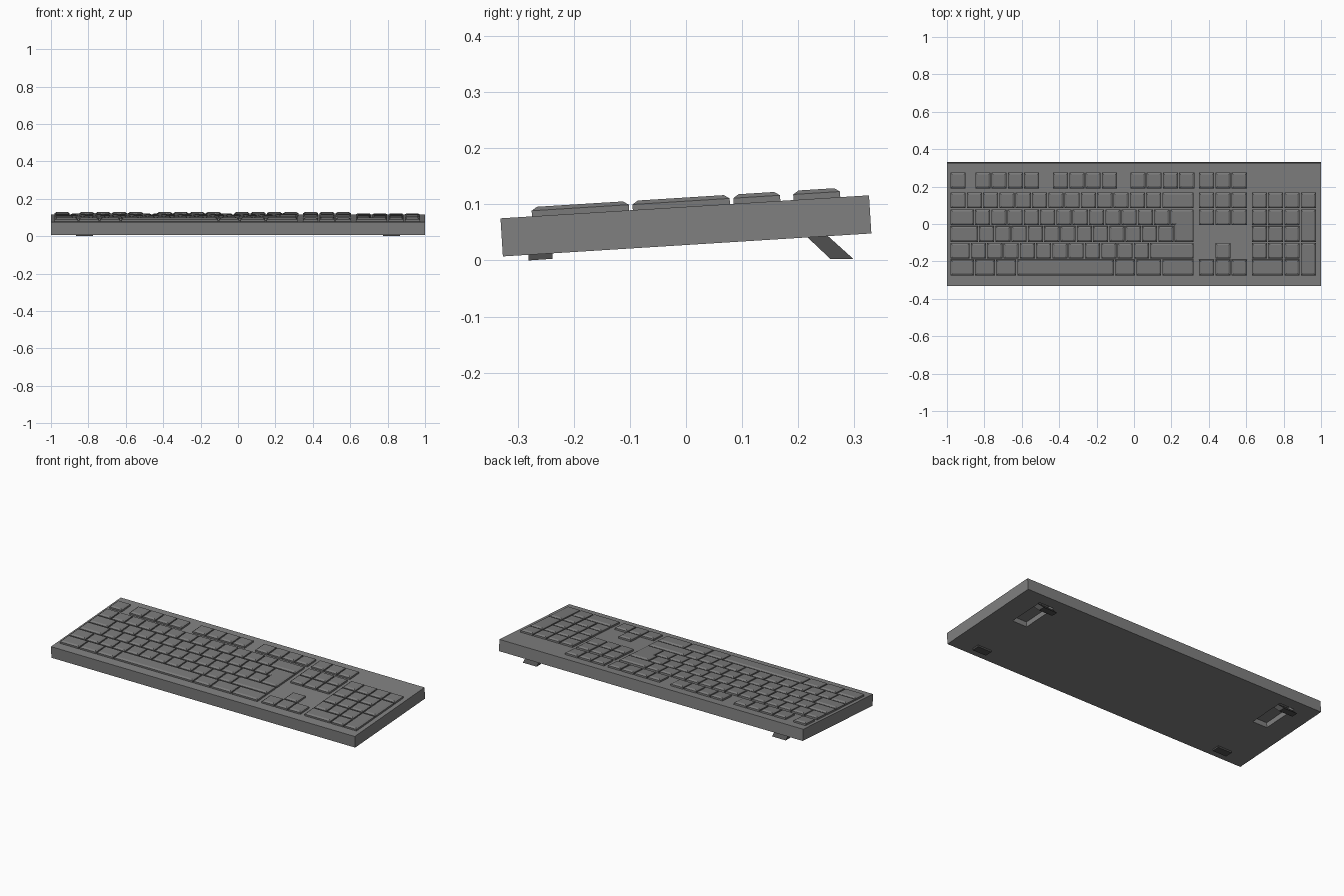
import bpy, bmesh, math
from mathutils import Matrix, Vector

if "Cube" in bpy.data.objects:
    bpy.data.objects.remove(bpy.data.objects["Cube"])

TILT = Matrix.Translation((0, 0.002, 0.0277)) @ Matrix.Rotation(math.radians(3.57), 4, 'X')
TOP = 0.068                 # case thickness
U, V = 0.0871, 0.09         # key pitch across and down
GAP = 0.0065
ROW = [0.129 - V * i for i in range(5)]
F_ROW = 0.236


def grey(name, v):
    mat = bpy.data.materials.new(name)
    mat.diffuse_color = (v, v, v, 1)
    mat.use_nodes = True
    mat.node_tree.nodes["Principled BSDF"].inputs["Base Color"].default_value = mat.diffuse_color
    return mat


CASE, KEYS, RUBBER = grey("case_grey", 0.216), grey("key_grey", 0.195), grey("foot_grey", 0.08)


def finish(bm, name, mat, matrix=None):
    bmesh.ops.recalc_face_normals(bm, faces=bm.faces)
    if matrix:
        bm.transform(matrix)
    me = bpy.data.meshes.new(name)
    bm.to_mesh(me)
    bm.free()
    me.materials.append(mat)
    ob = bpy.data.objects.new(name, me)
    bpy.context.collection.objects.link(ob)
    return ob


def add_box(bm, x0, x1, y0, y1, z0, z1):
    m = Matrix.Translation(((x0 + x1) / 2, (y0 + y1) / 2, (z0 + z1) / 2)) @ \
        Matrix.Diagonal((x1 - x0, y1 - y0, z1 - z0, 1))
    bmesh.ops.create_cube(bm, size=1, matrix=m)


def inset(pts, d):
    # inward offset of a counter-clockwise right-angled outline
    out = []
    for i, p in enumerate(pts):
        a = (p - pts[i - 1]).normalized()
        b = (pts[(i + 1) % len(pts)] - p).normalized()
        out.append(p + d * Vector((-a.y - b.y, a.x + b.x)))
    return out


def add_key(bm, outline):
    # upright skirt, then a chamfer up to a smaller flat top
    pts = inset([Vector(p) for p in outline], GAP / 2)
    levels = [(pts, TOP - 0.001), (pts, TOP + 0.010), (inset(pts, 0.010), TOP + 0.0165)]
    rings = [[bm.verts.new((p.x, p.y, z)) for p in ps] for ps, z in levels]
    n = len(pts)
    for lo, hi in zip(rings, rings[1:]):
        for i in range(n):
            j = (i + 1) % n
            bm.faces.new((lo[i], lo[j], hi[j], hi[i]))
    bm.faces.new(rings[0][::-1])
    bm.faces.new(rings[-1])


def rect_key(bm, x, y, w=1, h=1):
    # x = left edge, y = centre of the top row it covers, w/h in key units
    x1, y1 = x + w * U, y + V / 2
    y0 = y1 - h * V
    add_key(bm, [(x, y0), (x1, y0), (x1, y1), (x, y1)])


def key_row(bm, x, y, widths):
    for w in widths:
        rect_key(bm, x, y, w)
        x += w * U


# case with two pockets underneath for the folding legs
bm = bmesh.new()
add_box(bm, -1, 1, -0.329, 0.329, 0, TOP)
case = finish(bm, "case", CASE, TILT)
bm = bmesh.new()
for s in (-1, 1):
    add_box(bm, s * 0.82 - 0.048, s * 0.82 + 0.048, 0.045, 0.265, -0.02, 0.03)
cutter = finish(bm, "pocket_cutter", CASE, TILT)
cutter.hide_render = True
mod = case.modifiers.new("pockets", 'BOOLEAN')
mod.operation, mod.solver, mod.object = 'DIFFERENCE', 'EXACT', cutter
bpy.context.view_layer.objects.active = case
bpy.ops.object.modifier_apply(modifier=mod.name)
bpy.data.objects.remove(cutter)

# function row
bm = bmesh.new()
X0 = -0.984
rect_key(bm, X0, F_ROW)
for x in (-0.852, -0.436, -0.023):
    key_row(bm, x, F_ROW, [1] * 4)
finish(bm, "function_keys", KEYS, TILT)

# main typing block
bm = bmesh.new()
rows = [[1] * 13 + [2],
        [1.5] + [1] * 12,
        [1.75] + [1] * 12,
        [1.25] + [1] * 11 + [2.75],
        [1.5, 1.3, 1.3, 6, 1.3, 1.6, 2]]
for y, widths in zip(ROW, rows):
    key_row(bm, X0, y, widths)
finish(bm, "typing_keys", KEYS, TILT)

# stepped return key over two rows
bm = bmesh.new()
xa, xb, xc = X0 + 13.5 * U, X0 + 13.75 * U, X0 + 15 * U
yt, ym, yb = ROW[1] + V / 2, ROW[1] - V / 2, ROW[2] - V / 2
add_key(bm, [(xb, yb), (xc, yb), (xc, yt), (xa, yt), (xa, ym), (xb, ym)])
finish(bm, "return_key", KEYS, TILT)

# navigation and arrow keys
bm = bmesh.new()
XN = 0.345
for y in (F_ROW, ROW[0], ROW[1], ROW[4]):
    key_row(bm, XN, y, [1] * 3)
rect_key(bm, XN + U, ROW[3])
finish(bm, "navigation_keys", KEYS, TILT)

# number pad
bm = bmesh.new()
XP = 0.627
key_row(bm, XP, ROW[0], [1] * 4)
for y in ROW[1:4]:
    key_row(bm, XP, y, [1] * 3)
key_row(bm, XP, ROW[4], [2, 1])
for y in (ROW[1], ROW[3]):
    rect_key(bm, XP + 3 * U, y, 1, 2)
finish(bm, "number_pad_keys", KEYS, TILT)


def prism(name, profile, x, w):
    # side profile (y, z) extruded across x
    bm = bmesh.new()
    f = bm.faces.new([bm.verts.new((x - w / 2, y, z)) for y, z in profile])
    ext = bmesh.ops.extrude_face_region(bm, geom=[f])['geom']
    bmesh.ops.translate(bm, vec=(w, 0, 0),
                        verts=[v for v in ext if isinstance(v, bmesh.types.BMVert)])
    finish(bm, name, RUBBER)


# front pads and slanted rear legs
for side, s in (("left", -1), ("right", 1)):
    prism(f"front_pad_{side}",
          [(-0.281, 0), (-0.238, 0.003), (-0.238, 0.015), (-0.281, 0.013)], s * 0.82, 0.09)
    prism(f"rear_leg_{side}",
          [(0.257, 0.003), (0.298, 0.003), (0.238, 0.057), (0.202, 0.055)], s * 0.82, 0.09)
